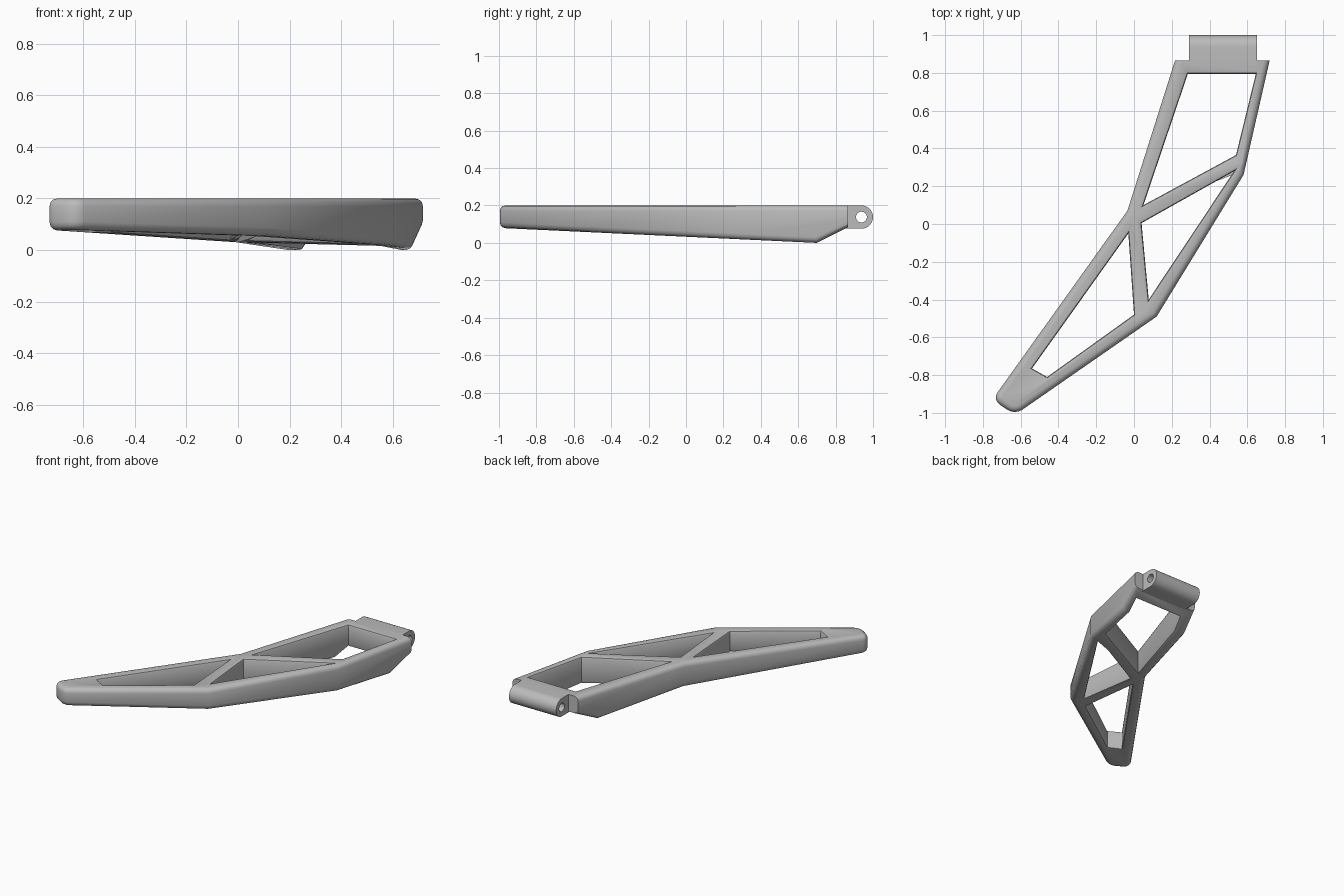
import bpy, bmesh, math
from mathutils import Vector

cube = bpy.data.objects.get("Cube")
if cube:
    bpy.data.objects.remove(cube, do_unlink=True)

grey = bpy.data.materials.new("plain_grey")
grey.use_nodes = True
colour = (0.5, 0.5, 0.5, 1)
grey.diffuse_color = colour
grey.node_tree.nodes["Principled BSDF"].inputs["Base Color"].default_value = colour


def prism(bm, points, axis, start, end):
    """Extrude a flat polygon along z or x."""
    place = (lambda a, b: (a, b, start)) if axis == "z" else (lambda a, b: (start, a, b))
    face = bm.faces.new([bm.verts.new(place(a, b)) for a, b in points])
    step = Vector((0, 0, end - start)) if axis == "z" else Vector((end - start, 0, 0))
    made = bmesh.ops.extrude_face_region(bm, geom=[face], use_keep_orig=True)["geom"]
    bmesh.ops.translate(bm, vec=step, verts=[g for g in made if isinstance(g, bmesh.types.BMVert)])
    bmesh.ops.recalc_face_normals(bm, faces=bm.faces)


def make_object(name, bm):
    mesh = bpy.data.meshes.new(name)
    bmesh.ops.recalc_face_normals(bm, faces=bm.faces)
    bm.to_mesh(mesh)
    bm.free()
    obj = bpy.data.objects.new(name, mesh)
    bpy.context.collection.objects.link(obj)
    mesh.materials.append(grey)
    return obj


def cut(obj, cutter):
    """Subtract the cutter, keep the result as plain mesh and drop the cutter."""
    mod = obj.modifiers.new("cut", "BOOLEAN")
    mod.operation, mod.solver, mod.object = "DIFFERENCE", "EXACT", cutter
    graph = bpy.context.evaluated_depsgraph_get()
    mesh = bpy.data.meshes.new_from_object(obj.evaluated_get(graph))
    obj.modifiers.clear()
    obj.data = mesh
    bpy.data.objects.remove(cutter, do_unlink=True)


def round_rims(bm, width, segments):
    """Round edges between flat top or bottom faces and upright walls."""
    bm.normal_update()
    rims = []
    for e in bm.edges:
        if len(e.link_faces) != 2 or all(v.co.y > 0.85 for v in e.verts):
            continue
        low, high = sorted(abs(f.normal.z) for f in e.link_faces)
        if low < 0.05 and high > 0.8:
            rims.append(e)
    bmesh.ops.bevel(bm, geom=rims, offset=width, segments=segments, profile=0.5,
                    affect="EDGES", clamp_overlap=False)


def smooth(obj):
    bpy.ops.object.select_all(action="DESELECT")
    obj.select_set(True)
    bpy.context.view_layer.objects.active = obj
    bpy.ops.object.shade_smooth_by_angle(angle=math.radians(32))


# Arm: bent outline with a rounded tip and a keel-shaped underside
bm = bmesh.new()
outline = [(-0.75, -0.93), (-0.63, -1.01), (0.12, -0.49), (0.58, 0.26),
           (0.718, 0.865), (0.217, 0.865), (-0.035, 0.07)]
prism(bm, outline, "z", -0.3, 0.2)
tip = [e for e in bm.edges if all(v.co.y < -0.9 for v in e.verts)
       and abs(e.verts[0].co.z - e.verts[1].co.z) > 0.1]
bmesh.ops.bevel(bm, geom=tip, offset=0.045, segments=4, profile=0.5, affect="EDGES")
for point, normal in (((0, 0.7, 0), (0, -0.08, -1.7)), ((0, 0.7, 0), (0, 0.08, -0.16))):
    bmesh.ops.bisect_plane(bm, geom=bm.verts[:] + bm.edges[:] + bm.faces[:],
                           plane_co=point, plane_no=normal, clear_outer=True)
    bmesh.ops.holes_fill(bm, edges=[e for e in bm.edges if e.is_boundary], sides=0)
bmesh.ops.recalc_face_normals(bm, faces=bm.faces)
round_rims(bm, 0.03, 3)
arm = make_object("arm_frame", bm)

# Three openings that leave the rails and two struts
openings = [
    [(0.285, 0.795), (0.05, 0.1), (0.54, 0.365), (0.645, 0.795)],
    [(0.04, 0.005), (0.078, -0.4), (0.53, 0.28)],
    [(-0.03, -0.05), (-0.54, -0.765), (-0.46, -0.81), (0.0, -0.48)],
]
bm = bmesh.new()
for points in openings:
    prism(bm, points, "z", -0.3, 0.4)
cut(arm, make_object("opening_cutter", bm))
bm = bmesh.new()
bm.from_mesh(arm.data)
round_rims(bm, 0.014, 2)
bm.to_mesh(arm.data)
bm.free()
smooth(arm)

# Hinge barrel: flat tab ending in a half round, with a pin hole
cy, cz, r = 0.938, 0.138, 0.062
arc = [(cy + r * math.cos(a), cz + r * math.sin(a))
       for a in (math.pi * (i / 16 - 0.5) for i in range(17))]
bm = bmesh.new()
prism(bm, [(0.84, cz - r)] + arc + [(0.84, cz + r)], "x", 0.29, 0.65)
hinge = make_object("hinge_barrel", bm)
bm = bmesh.new()
ring = [(cy + 0.029 * math.cos(a), cz + 0.029 * math.sin(a))
        for a in (math.tau * i / 24 for i in range(24))]
prism(bm, ring, "x", 0.2, 0.8)
cut(hinge, make_object("pin_hole_cutter", bm))
smooth(hinge)
